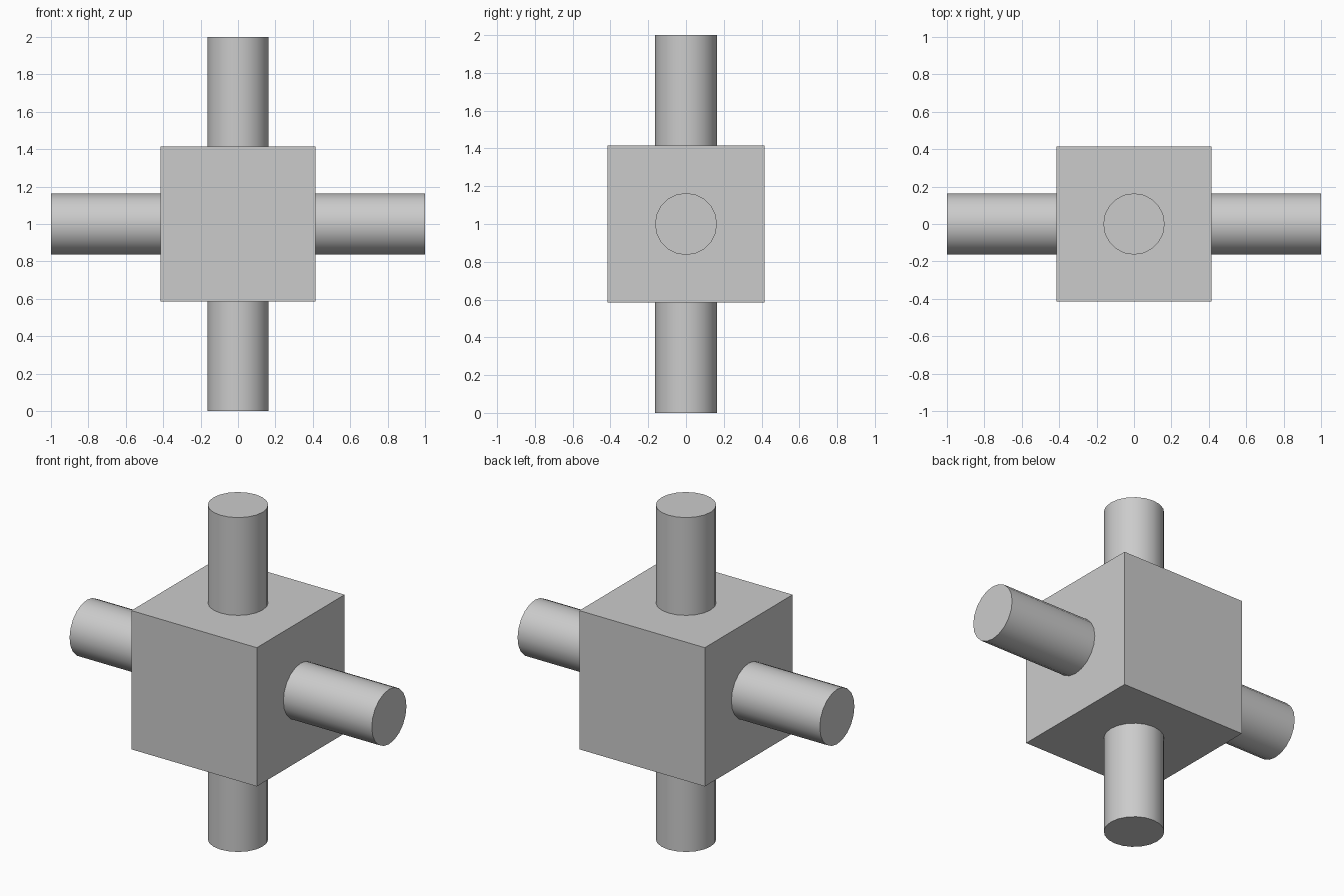
import bpy
import math

cube = bpy.data.objects.get("Cube")
if cube:
    bpy.data.objects.remove(cube, do_unlink=True)

grey = bpy.data.materials.new("light grey")
grey.use_nodes = True
grey.diffuse_color = (0.6, 0.6, 0.6, 1)
grey.node_tree.nodes["Principled BSDF"].inputs["Base Color"].default_value = (0.6, 0.6, 0.6, 1)

CENTRE = 1.0
HALF = 0.415
RADIUS = 0.164
SIDES = 20


def finish(name):
    obj = bpy.context.object
    obj.name = name
    obj.data.materials.append(grey)
    return obj


def rod(name, rotation):
    """Round bar running right through the block."""
    bpy.ops.mesh.primitive_cylinder_add(vertices=SIDES, radius=RADIUS, depth=2,
                                        location=(0, 0, CENTRE), rotation=rotation)
    finish(name)
    bpy.ops.object.shade_smooth_by_angle(angle=math.radians(30))


# Central block
bpy.ops.mesh.primitive_cube_add(size=2 * HALF, location=(0, 0, CENTRE))
finish("central_block")

# Crossing bars
rod("upright_bar", (0, 0, 0))
rod("sideways_bar", (0, math.pi / 2, 0))
